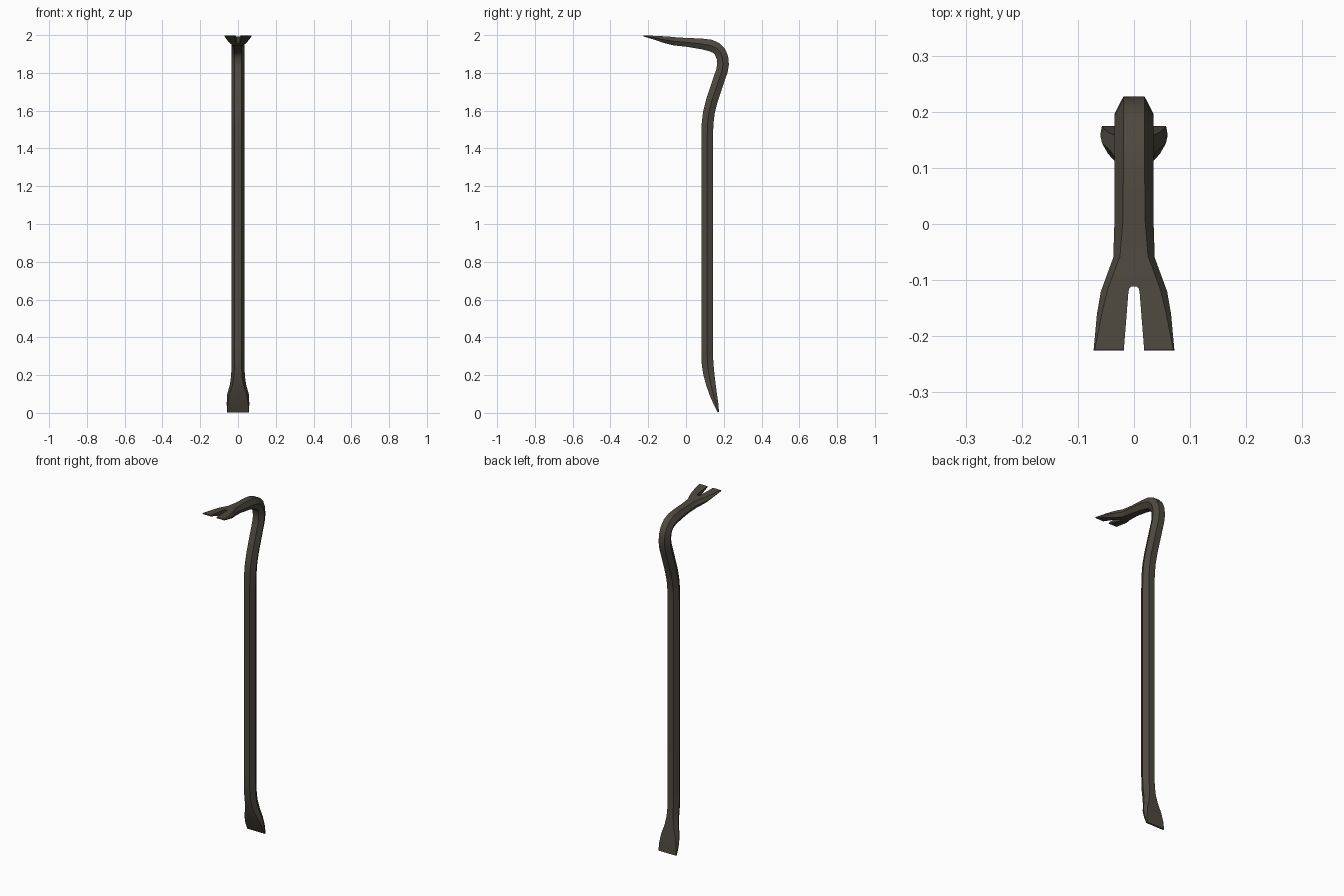
import bpy
import bmesh
import math
from mathutils import Vector

default_cube = bpy.data.objects.get("Cube")
if default_cube:
    bpy.data.objects.remove(default_cube, do_unlink=True)

# Single dark steel colour
steel = bpy.data.materials.new("dark_olive_steel")
steel.use_nodes = True
steel_colour = (0.075, 0.067, 0.05, 1)
steel.diffuse_color = steel_colour
steel.node_tree.nodes["Principled BSDF"].inputs["Base Color"].default_value = steel_colour


def make_object(name, bm):
    bmesh.ops.recalc_face_normals(bm, faces=bm.faces)
    mesh = bpy.data.meshes.new(name)
    bm.to_mesh(mesh)
    bm.free()
    mesh.materials.append(steel)
    obj = bpy.data.objects.new(name, mesh)
    bpy.context.collection.objects.link(obj)
    return obj


def section(y, z, half_width=0.035, flat=0.019, half_thick=0.031):
    """A six-sided slice of the bar at a point on its centreline."""
    return Vector((0, y, z)), half_width, flat, half_thick


def loft(name, sections):
    """Skin the slices, each one square to the path."""
    bm = bmesh.new()
    rings = []
    for i, (centre, width, flat, thick) in enumerate(sections):
        before = sections[max(i - 1, 0)][0]
        after = sections[min(i + 1, len(sections) - 1)][0]
        along = (after - before).normalized()
        outward = Vector((0, along.z, -along.y))
        outline = [(flat, thick), (width, 0), (flat, -thick),
                   (-flat, -thick), (-width, 0), (-flat, thick)]
        rings.append([bm.verts.new(centre + Vector((x, 0, 0)) + outward * n)
                      for x, n in outline])
    for lower, upper in zip(rings, rings[1:]):
        for k in range(len(lower)):
            j = (k + 1) % len(lower)
            bm.faces.new((lower[k], lower[j], upper[j], upper[k]))
    bm.faces.new(rings[0])
    bm.faces.new(rings[-1])
    return make_object(name, bm)


# Chisel foot: wide thin edge growing into the bar
chisel = [
    section(0.171, 0.004, 0.058, 0.057, 0.004),
    section(0.158, 0.05, 0.06, 0.054, 0.013),
    section(0.144, 0.1, 0.057, 0.046, 0.02),
    section(0.132, 0.15, 0.043, 0.03, 0.025),
    section(0.122, 0.2, 0.036, 0.021, 0.029),
    section(0.115, 0.25),
    section(0.112, 0.3),
]

# Straight shank and goose neck
neck = [section(y, z) for y, z in [
    (0.112, 0.36), (0.112, 1.46), (0.114, 1.53), (0.121, 1.59),
    (0.136, 1.65), (0.156, 1.71), (0.176, 1.77), (0.19, 1.81),
    (0.196, 1.845), (0.193, 1.88), (0.181, 1.91), (0.16, 1.932),
    (0.13, 1.945)]]

# Arm flattening into the claw
claw = [
    section(0.08, 1.954, 0.035, 0.019, 0.028),
    section(0, 1.962, 0.035, 0.02, 0.023),
    section(-0.06, 1.967, 0.037, 0.025, 0.022),
    section(-0.09, 1.972, 0.048, 0.036, 0.02),
    section(-0.12, 1.977, 0.059, 0.047, 0.017),
    section(-0.16, 1.985, 0.066, 0.057, 0.011),
    section(-0.225, 1.996, 0.072, 0.07, 0.003),
]
bar = loft("crowbar", chisel + neck + claw)

# Tapered round-ended slot that splits the claw
bm = bmesh.new()
half_slot = [(0.021, -0.26), (0.01, -0.122)]
half_slot += [(0.01 * math.cos(a), -0.12 + 0.01 * math.sin(a))
              for a in (math.pi / 6, math.pi / 3)]
outline = half_slot + [(-x, y) for x, y in reversed(half_slot)]
base = bm.faces.new([bm.verts.new((x, y, 1.9)) for x, y in outline])
lift = bmesh.ops.extrude_face_region(bm, geom=[base])
bmesh.ops.translate(bm, vec=(0, 0, 0.2),
                    verts=[v for v in lift["geom"] if isinstance(v, bmesh.types.BMVert)])
slot = make_object("claw_slot_cutter", bm)
slot.hide_render = True
slot.display_type = 'WIRE'

cut = bar.modifiers.new("claw_slot", 'BOOLEAN')
cut.operation = 'DIFFERENCE'
cut.solver = 'EXACT'
cut.object = slot

# Bake the slot, then smooth along the bar while keeping its ridges crisp
bpy.ops.object.select_all(action='DESELECT')
bar.select_set(True)
bpy.context.view_layer.objects.active = bar
bpy.ops.object.modifier_apply(modifier=cut.name)
bpy.data.objects.remove(slot, do_unlink=True)
bpy.ops.object.shade_smooth_by_angle(angle=math.radians(35))
